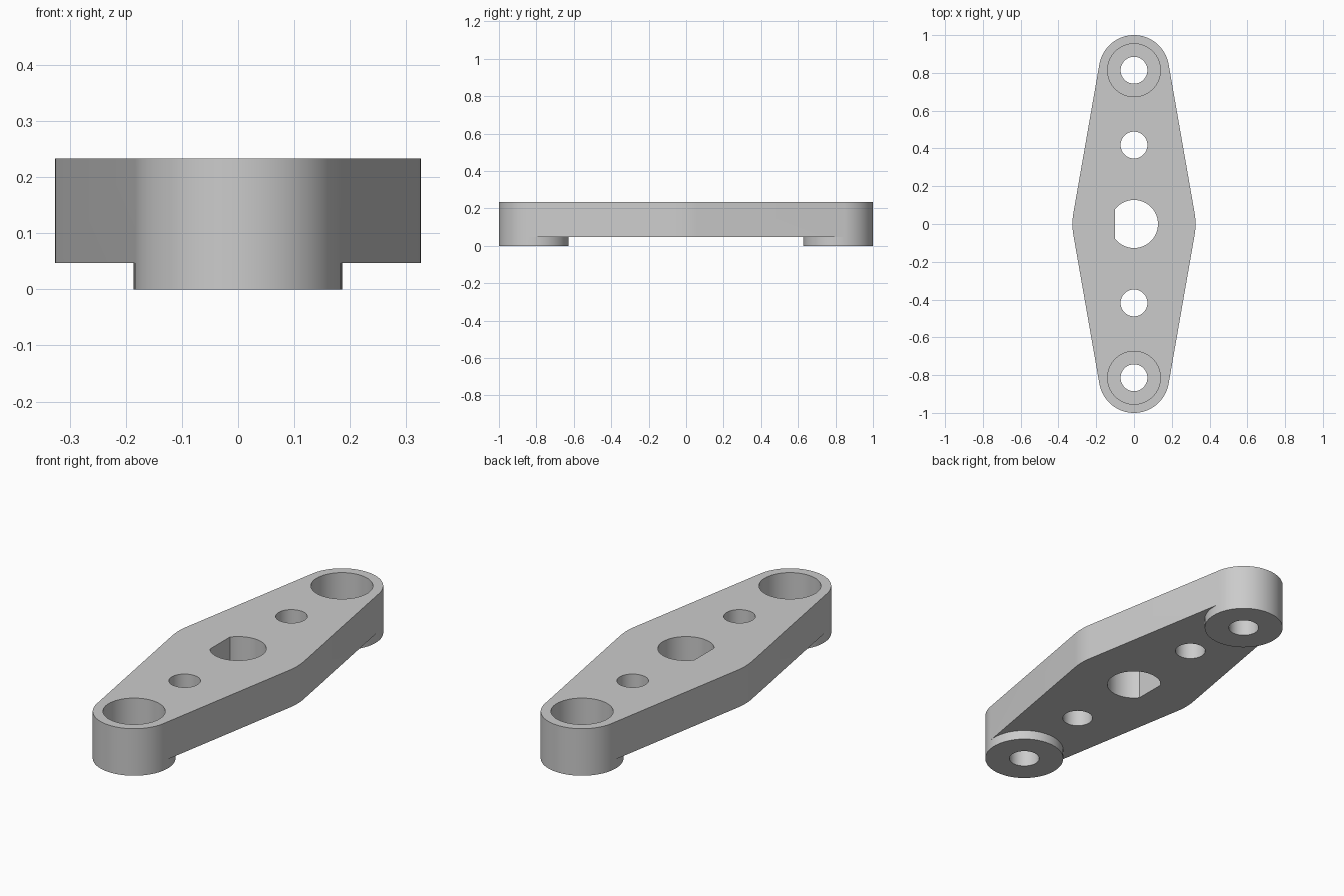
import bpy, bmesh, math
from math import pi, sin, cos

cube = bpy.data.objects.get("Cube")
if cube:
    bpy.data.objects.remove(cube, do_unlink=True)

# Main dimensions
TOP, UNDER, SEAT = 0.233, 0.047, 0.093   # plate top, plate underside, counterbore floor
END_Y, END_R, HUB_R = 0.814, 0.186, 0.326
HOLE_R, BORE_R, MID_Y = 0.071, 0.14, 0.418
SHAFT_R, FLAT_X = 0.127, 0.1
TILT = math.asin((HUB_R - END_R) / END_Y)  # slope of the tangent sides

grey = bpy.data.materials.new("grey plastic")
grey.use_nodes = True
colour = (0.6, 0.6, 0.6, 1)
grey.diffuse_color = colour
grey.node_tree.nodes["Principled BSDF"].inputs["Base Color"].default_value = colour


def arc(y, r, start, end, steps):
    return [(r * cos(start + (end - start) * i / steps),
             y + r * sin(start + (end - start) * i / steps)) for i in range(steps + 1)]


def prism(name, outline, z0, z1):
    """Extrude a closed outline from z0 to z1."""
    bm = bmesh.new()
    face = bm.faces.new([bm.verts.new((x, y, z0)) for x, y in outline])
    new = bmesh.ops.extrude_face_region(bm, geom=[face])["geom"]
    bmesh.ops.translate(bm, vec=(0, 0, z1 - z0),
                        verts=[v for v in new if isinstance(v, bmesh.types.BMVert)])
    bmesh.ops.recalc_face_normals(bm, faces=bm.faces)
    mesh = bpy.data.meshes.new(name)
    bm.to_mesh(mesh)
    bm.free()
    mesh.materials.append(grey)
    ob = bpy.data.objects.new(name, mesh)
    bpy.context.collection.objects.link(ob)
    return ob


def combine(target, tool, operation):
    """Apply a boolean and discard the tool."""
    mod = target.modifiers.new(operation.lower(), 'BOOLEAN')
    mod.operation, mod.solver, mod.object = operation, 'EXACT', tool
    bpy.context.view_layer.objects.active = target
    bpy.ops.object.modifier_apply(modifier=mod.name)
    bpy.data.objects.remove(tool, do_unlink=True)


def circle(y, r):
    return arc(y, r, 0, 2 * pi, 64)[:-1]


# Tapered plate: hull of a large hub circle and two small end circles
outline = (arc(0, HUB_R, -TILT, TILT, 6) + arc(END_Y, END_R, TILT, pi - TILT, 32)
           + arc(0, HUB_R, pi - TILT, pi + TILT, 6)
           + arc(-END_Y, END_R, pi + TILT, 2 * pi - TILT, 32))
arm = prism("lever_arm", outline, UNDER, TOP)

# Round feet under both ends
for side in (1, -1):
    a = side * TILT if side > 0 else pi + TILT
    b = a + pi - 2 * TILT
    ring = arc(side * END_Y, END_R, a, b, 32) + arc(side * END_Y, END_R, b, a + 2 * pi, 32)[1:-1]
    combine(arm, prism("foot", ring, 0, UNDER), 'UNION')

# Counterbored end holes and plain middle holes
for side in (1, -1):
    combine(arm, prism("counterbore", circle(side * END_Y, BORE_R), SEAT, 0.4), 'DIFFERENCE')
    for y in (END_Y, MID_Y):
        combine(arm, prism("bolt_hole", circle(side * y, HOLE_R), -0.1, 0.4), 'DIFFERENCE')

# D-shaped shaft hole with its flat on the right
half = pi - math.acos(FLAT_X / SHAFT_R)
combine(arm, prism("shaft_hole", arc(0, SHAFT_R, -half, half, 52), -0.1, 0.4), 'DIFFERENCE')

# Smooth round walls, sharp rims
bpy.ops.object.select_all(action='DESELECT')
arm.select_set(True)
bpy.context.view_layer.objects.active = arm
bpy.ops.object.shade_smooth_by_angle(angle=math.radians(30))
